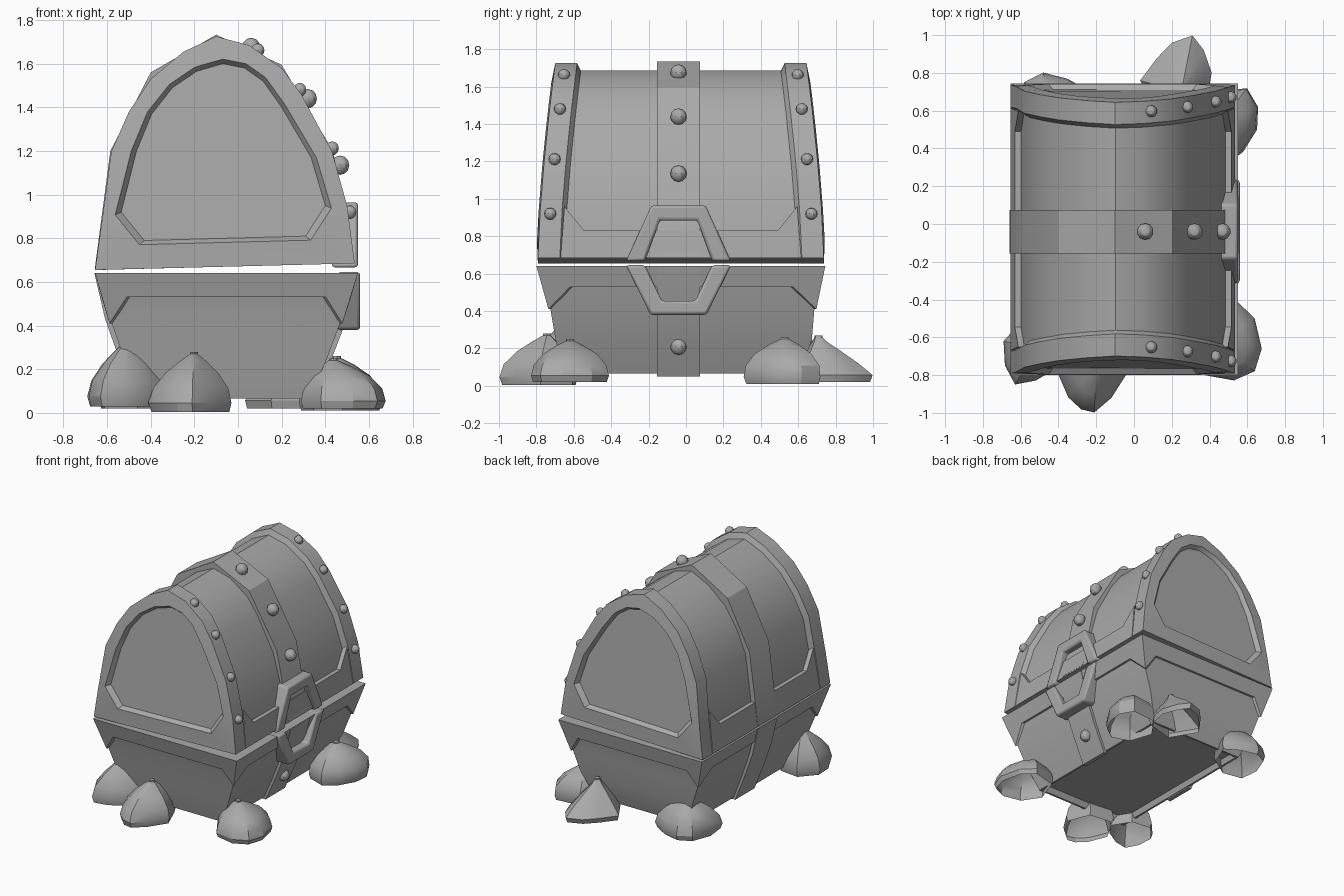
import bpy, bmesh, math, random
from mathutils import Vector

if "Cube" in bpy.data.objects:
    bpy.data.objects.remove(bpy.data.objects["Cube"])

random.seed(4)
grey = bpy.data.materials.new("stone_grey")
grey.diffuse_color = (0.4, 0.4, 0.4, 1)
grey.use_nodes = True
grey.node_tree.nodes["Principled BSDF"].inputs["Base Color"].default_value = grey.diffuse_color
YC = -0.0275  # middle of the chest along its length


def finish(name, bm):
    bmesh.ops.recalc_face_normals(bm, faces=bm.faces)
    me = bpy.data.meshes.new(name)
    bm.to_mesh(me)
    bm.free()
    me.materials.append(grey)
    ob = bpy.data.objects.new(name, me)
    bpy.context.collection.objects.link(ob)
    return ob


def loft(name, loops, first=True, last=True):
    """Skin a list of closed loops that share one point count."""
    bm = bmesh.new()
    rows = [[bm.verts.new(p) for p in lp] for lp in loops]
    for a, b in zip(rows, rows[1:]):
        for i in range(len(a)):
            j = (i + 1) % len(a)
            bm.faces.new((a[i], a[j], b[j], b[i]))
    if first:
        bm.faces.new(rows[0])
    if last:
        bm.faces.new(rows[-1])
    return finish(name, bm)


def bevel(ob, w):
    m = ob.modifiers.new("bevel", 'BEVEL')
    m.width, m.segments, m.limit_method = w, 2, 'ANGLE'


def interp(table, z):
    """Piecewise linear value from (key, value) pairs with rising keys."""
    for (z0, v0), (z1, v1) in zip(table, table[1:]):
        if z <= z1:
            return v0 + (v1 - v0) * (z - z0) / (z1 - z0)
    return table[-1][1]


# Lid: arched end frames, recessed end panels and recessed barrel in one skin
ARCH = [(-.655, .655), (-.625, .87), (-.58, 1.2), (-.5, 1.38), (-.4, 1.53),
        (-.25, 1.655), (-.1, 1.725), (.05, 1.685), (.2, 1.58), (.29, 1.46),
        (.43, 1.2), (.5, .95), (.535, .685)]
HOLE = [(-.43, .79), (-.535, .92), (-.465, 1.2), (-.395, 1.37), (-.3, 1.49),
        (-.19, 1.565), (-.07, 1.6), (.03, 1.58), (.115, 1.52), (.2, 1.4),
        (.335, 1.17), (.4, .95), (.31, .81)]
HOLE_EDGE = [(-.07 + (x + .07) * 1.06, 1.18 + (z - 1.18) * 1.05) for x, z in HOLE]
BARREL = [(-.06 + (x + .06) * .945, .67 + (z - .67) * .962) for x, z in ARCH]


def half(z):  # lid ends lean inwards with height
    return .7725 - .093 * max(0, (z - .66) / 1.065) ** 1.5


def lid_loop(prof, inset, s):
    return [(x, YC + s * (half(z) - inset), z) for x, z in prof]


steps = [(HOLE, .03), (HOLE_EDGE, 0), (ARCH, .008),
         (ARCH, .125), (BARREL, .15)]
loft("lid", [lid_loop(p, d, -1) for p, d in steps]
     + [lid_loop(p, d, 1) for p, d in reversed(steps)])

RIGHT = [(z, x) for x, z in reversed(ARCH[6:])]
LEFT = [(z, x) for x, z in ARCH[:7]]

# Lower rails of the lid with chamfered inner corners
for side, table in (("front", RIGHT), ("back", LEFT)):
    z0 = table[0][0]
    inward = -.05 if side == "front" else .05
    rail = [(-.67, z0), (-.65, .96), (-.545, .83), (.49, .83), (.595, .96), (.615, z0)]
    loft("lid_rail_" + side,
         [[(interp(table, z) + d, y, z) for y, z in rail] for d in (0, inward)])

# Base: tapered box with a raised floor and a shallow rim on each side
XL = [(.06, -.45), (.25, -.525), (.43, -.597), (.64, -.655)]
XR = [(.06, .325), (.25, .41), (.43, .487), (.64, .55)]
YF = [(.06, -.65), (.25, -.70), (.43, -.74), (.64, -.80)]
YB = [(.06, .61), (.25, .675), (.43, .70), (.64, .745)]


def base_loop(z, d):
    x0, x1 = interp(XL, z) + d, interp(XR, z) - d
    y0, y1 = interp(YF, z) + d, interp(YB, z) - d
    return [(x0, y0, z), (x1, y0, z), (x1, y1, z), (x0, y1, z)]


loft("base_body", [base_loop(z, d) for z, d in
                   ((.105, .045), (.065, .015), (.065, 0), (.25, .002),
                    (.43, .012), (.53, .016), (.642, .016))])
for k, name in enumerate(("end_a", "front", "end_b", "back")):
    outer, inner = [], []
    # (fraction along the side, height): corners reach down further
    for f, z in ((0, .642), (1, .642), (1, .41), (.9, .53), (.1, .53), (0, .41)):
        for store, d in ((outer, 0), (inner, .035)):
            lp = base_loop(z, d)
            store.append(Vector(lp[k]).lerp(Vector(lp[(k + 1) % 4]), f))
    loft("base_rim_" + name, [outer, inner])

# Centre straps
Y0, Y1 = -.155, .075
STRAP = [(-.656, .662), (-.585, 1.2), (-.4, 1.56), (-.1, 1.733),
         (.2, 1.595), (.435, 1.2), (.535, .695)]
under = [(-.06 + (x + .06) * .9, .67 + (z - .67) * .93) for x, z in STRAP]
strap_loop = STRAP + under[::-1]
loft("lid_strap", [[(x, y, z) for x, z in strap_loop] for y in (Y0, Y1)])
for name, table, s in (("front", XR, 1), ("back", XL, -1)):
    prof = [(interp(table, z) + s * d, z)
            for z, d in ((.05, .02), (.25, .02), (.43, .012), (.64, .003))]
    prof += [(x - s * .03, z) for x, z in prof[::-1]]
    loft("base_strap_" + name, [[(x, y, z) for x, z in prof] for y in (Y0, Y1)])

# Hexagonal latch in two halves
upper = [(-.32, .667), (-.185, .965), (.105, .965), (.24, .667),
         (.14, .667), (.06, .885), (-.14, .885), (-.22, .667)]
lower = [(-.32, .645), (-.19, .38), (.11, .38), (.24, .645),
         (.14, .645), (.05, .455), (-.13, .455), (-.22, .645)]
for name, pts, x0, x1 in (("upper", upper, .43, .55), ("lower", lower, .455, .56)):
    bevel(loft("latch_" + name, [[(x, y, z) for y, z in pts] for x in (x0, x1)]), .014)


# Rivets on the frames and strap
def rivet(x, y, z, r):
    bm = bmesh.new()
    bmesh.ops.create_uvsphere(bm, u_segments=10, v_segments=6, radius=r)
    bmesh.ops.translate(bm, verts=bm.verts, vec=(x, y, z))
    finish("rivet", bm)


for z in (1.662, 1.48, 1.212, .92):
    for s in (-1, 1):
        rivet(interp(RIGHT, z) + .008, YC + s * (half(z) - .063), z, .032)
for x, z in ((.06, 1.675), (.32, 1.44), (.468, 1.135), (.41, .21)):
    rivet(x, -.04, z, .044)


# Boulders under the chest: hollow domes, open below, from a ground outline and a peak
def boulder(outline, peak, z0, power):
    """Higher power gives a fuller dome, 1 gives a cone."""
    top = Vector((peak[0], peak[1], 0))
    loops = []
    for t in (0, .15, .4, .65, .85, .96, 1):
        scale = .94 if t == 0 else max(.1, 1 - max(0, (t - .15) / .85) ** power)
        ring = []
        for x, y in outline:
            q = top.lerp(Vector((x, y, 0)), scale * random.uniform(.985, 1.01))
            ring.append((q.x, q.y, z0 + (peak[2] - z0) * t))
        loops.append(ring)
    loft("boulder", loops, first=False)


boulder([(-.69, -.62), (-.685, -.75), (-.63, -.85), (-.52, -.83), (-.40, -.76),
         (-.33, -.66), (-.42, -.52), (-.58, -.50)], (-.51, -.66, .33), .03, 1.8)
boulder([(-.41, -.77), (-.35, -.92), (-.28, -.985), (-.21, -1), (-.12, -.92),
         (-.03, -.78), (-.1, -.6), (-.3, -.58)], (-.2, -.74, .28), .005, 1.9)
boulder([(.55, -.41), (.64, -.5), (.68, -.66), (.64, -.78), (.53, -.83),
         (.38, -.80), (.29, -.66), (.36, -.46)], (.43, -.62, .25), .02, 2.2)
boulder([(.6, .72), (.66, .62), (.65, .5), (.58, .38), (.48, .31),
         (.34, .36), (.28, .54), (.4, .70)], (.45, .53, .26), .01, 2.5)
boulder([(.03, .76), (.12, .88), (.2, .96), (.31, 1), (.37, .92),
         (.41, .80), (.38, .62), (.15, .56)], (.25, .70, .27), .02, 1.1)
boulder([(-.64, .6), (-.58, .75), (-.48, .80), (-.35, .77), (-.23, .7),
         (-.3, .52), (-.46, .42), (-.62, .45)], (-.45, .62, .28), .02, 2)

# Smooth shading with sharp creases kept
bpy.ops.object.select_all(action='DESELECT')
for ob in bpy.data.objects:
    ob.select_set(True)
bpy.context.view_layer.objects.active = bpy.data.objects["lid"]
bpy.ops.object.shade_smooth_by_angle(angle=math.radians(30))
